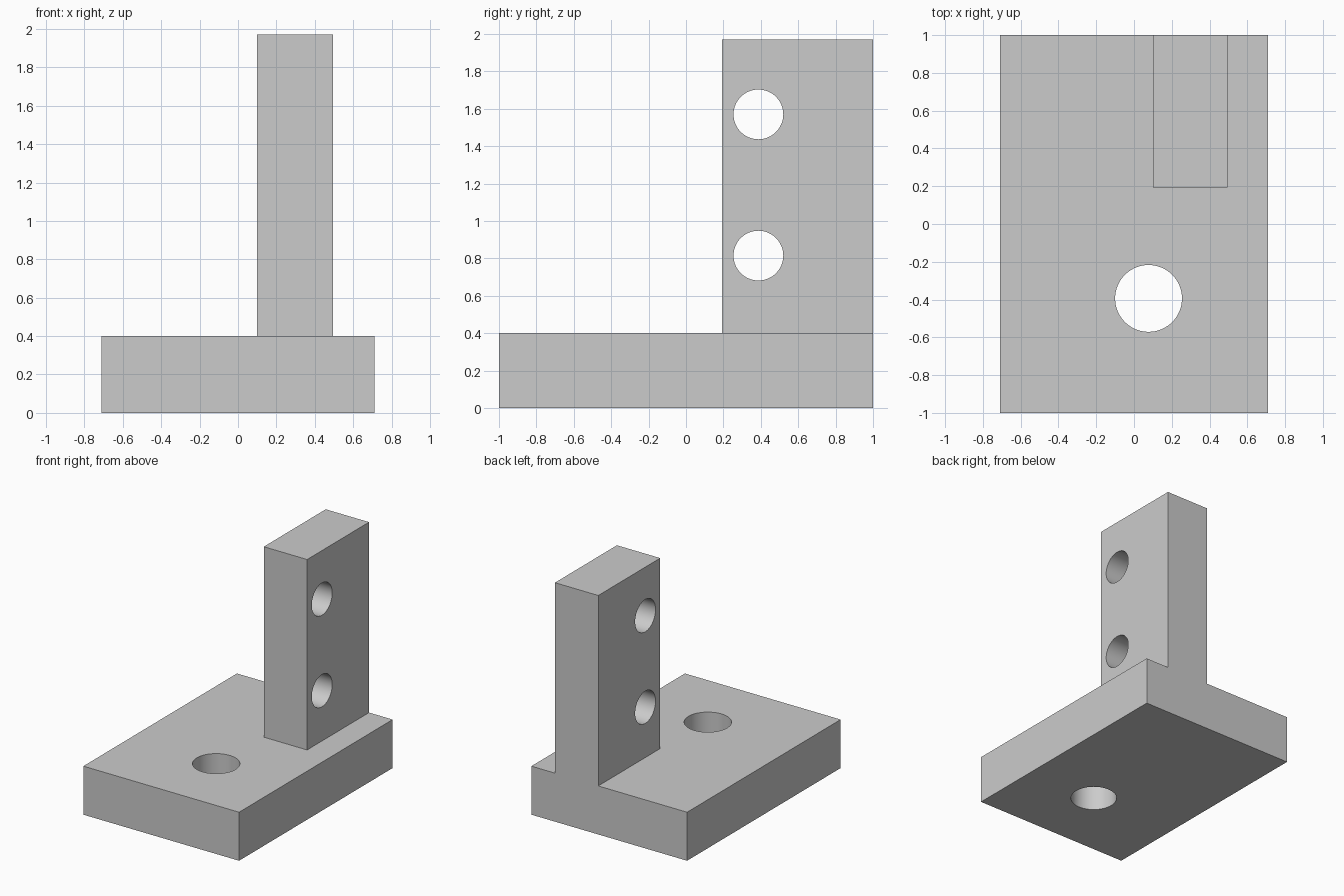
import bpy
from math import pi, radians

old = bpy.data.objects.get("Cube")
if old:
    bpy.data.objects.remove(old, do_unlink=True)

grey = bpy.data.materials.new("plain grey")
grey.use_nodes = True
colour = (0.6, 0.6, 0.6, 1)
grey.diffuse_color = colour
grey.node_tree.nodes["Principled BSDF"].inputs["Base Color"].default_value = colour


def block(name, x, y, z):
    """Box spanning the given (low, high) ranges."""
    spans = (x, y, z)
    bpy.ops.mesh.primitive_cube_add(size=1, location=[(a + b) / 2 for a, b in spans])
    ob = bpy.context.object
    ob.name = name
    ob.scale = [b - a for a, b in spans]
    bpy.ops.object.transform_apply(location=True, rotation=False, scale=True)
    ob.data.materials.append(grey)
    return ob


def drill(name, location, radius, depth, rotation=(0, 0, 0)):
    """Round cutter for a through hole."""
    bpy.ops.mesh.primitive_cylinder_add(vertices=64, radius=radius, depth=depth,
                                        location=location, rotation=rotation)
    ob = bpy.context.object
    ob.name = name
    ob.hide_render = True
    ob.data.materials.append(grey)
    return ob


def combine(target, tool, operation):
    """Apply a boolean and discard the tool."""
    mod = target.modifiers.new(tool.name, "BOOLEAN")
    mod.operation = operation
    mod.solver = "EXACT"
    mod.object = tool
    bpy.context.view_layer.objects.active = target
    bpy.ops.object.modifier_apply(modifier=mod.name)
    bpy.data.objects.remove(tool, do_unlink=True)


# Base plate and upright, joined into one bracket
bracket = block("bracket", (-0.71, 0.71), (-1, 1), (0, 0.4))
upright = block("upright", (0.1, 0.495), (0.193, 1), (0.2, 1.97))
combine(bracket, upright, "UNION")

# Vertical hole through the base
combine(bracket, drill("base_hole", (0.077, -0.394, 0.2), 0.177, 1), "DIFFERENCE")

# Two cross holes through the upright
for z in (0.815, 1.57):
    cutter = drill("upright_hole", (0.3, 0.387, z), 0.133, 1, (0, pi / 2, 0))
    combine(bracket, cutter, "DIFFERENCE")

# Smooth hole walls, sharp block edges
bpy.ops.object.select_all(action="DESELECT")
bracket.select_set(True)
bpy.context.view_layer.objects.active = bracket
bpy.ops.object.shade_smooth_by_angle(angle=radians(30))
